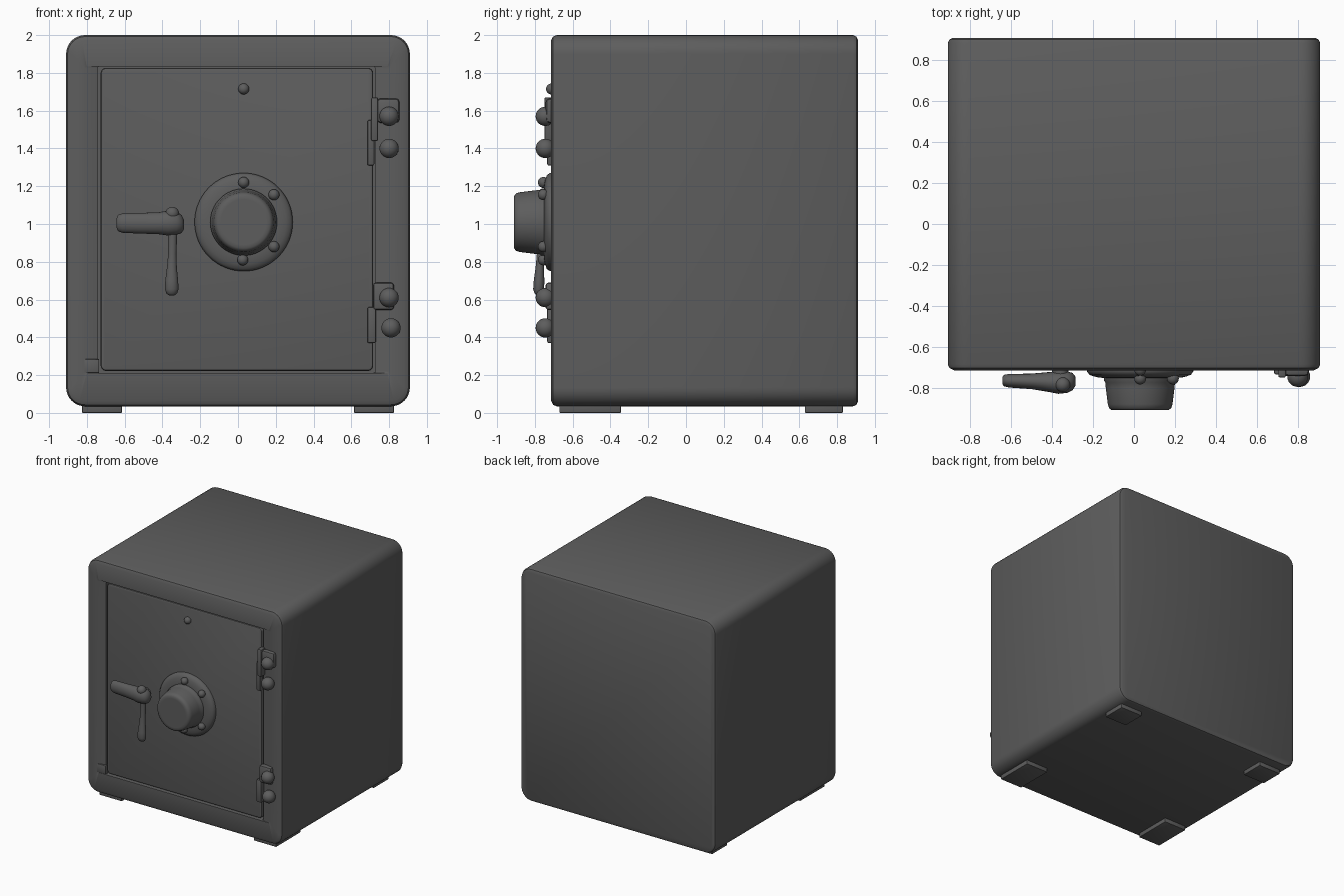
import bpy, bmesh, math
from mathutils import Vector

if "Cube" in bpy.data.objects:
    bpy.data.objects.remove(bpy.data.objects["Cube"])

grey = bpy.data.materials.new("dark grey metal")
grey.diffuse_color = (0.11, 0.11, 0.11, 1)
grey.use_nodes = True
grey.node_tree.nodes["Principled BSDF"].inputs["Base Color"].default_value = grey.diffuse_color


def finish(name, bm, angle=35):
    bmesh.ops.recalc_face_normals(bm, faces=bm.faces)
    mesh = bpy.data.meshes.new(name)
    bm.to_mesh(mesh)
    bm.free()
    mesh.materials.append(grey)
    ob = bpy.data.objects.new(name, mesh)
    bpy.context.collection.objects.link(ob)
    bpy.ops.object.select_all(action='DESELECT')
    ob.select_set(True)
    bpy.context.view_layer.objects.active = ob
    bpy.ops.object.shade_smooth_by_angle(angle=math.radians(angle))
    return ob


def loft(name, rings, angle=35):
    """Skin a list of equally long point rings and cap both ends."""
    bm = bmesh.new()
    loops = [[bm.verts.new(p) for p in r] for r in rings]
    n = len(loops[0])
    for a, b in zip(loops, loops[1:]):
        for i in range(n):
            j = (i + 1) % n
            bm.faces.new((a[i], a[j], b[j], b[i]))
    bm.faces.new(loops[0])
    bm.faces.new(loops[-1])
    return finish(name, bm, angle)


def rounded(x0, x1, z0, z1, r, y, steps=8):
    """Rounded rectangle in the xz plane at depth y."""
    pts = []
    corners = ((x1 - r, z1 - r), (x0 + r, z1 - r), (x0 + r, z0 + r), (x1 - r, z0 + r))
    for k, (cx, cz) in enumerate(corners):
        for s in range(steps + 1):
            a = math.pi / 2 * (k + s / steps)
            pts.append((cx + r * math.cos(a), y, cz + r * math.sin(a)))
    return pts


def box(name, x0, x1, y0, y1, z0, z1, bevel=0.008):
    bm = bmesh.new()
    bmesh.ops.create_cube(bm, size=1)
    for v in bm.verts:
        v.co = Vector(((x0 + x1) / 2 + v.co.x * (x1 - x0),
                       (y0 + y1) / 2 + v.co.y * (y1 - y0),
                       (z0 + z1) / 2 + v.co.z * (z1 - z0)))
    bmesh.ops.bevel(bm, geom=bm.edges[:], offset=bevel, segments=2,
                    profile=0.5, affect='EDGES')
    return finish(name, bm)


def ball(name, x, y, z, r):
    bm = bmesh.new()
    bmesh.ops.create_uvsphere(bm, u_segments=24, v_segments=14, radius=r)
    bmesh.ops.translate(bm, verts=bm.verts, vec=(x, y, z))
    return finish(name, bm, 60)


def turned(name, profile, sides=64):
    """Dial part: (radius, y) profile around the dial axis."""
    return loft(name, [[(0.03 + r * math.cos(2 * math.pi * i / sides), y,
                         1.01 + r * math.sin(2 * math.pi * i / sides))
                        for i in range(sides)] for r, y in profile], 40)


def arm(name, stations, axis, sides=20):
    """Limb along x or z: (position, other coordinate, y, radius in plane, radius in y)."""
    rings = []
    for p, q, y, rp, ry in stations:
        ring = []
        for i in range(sides):
            a = 2 * math.pi * i / sides
            side, dy = q + rp * math.cos(a), y + ry * math.sin(a)
            ring.append((p, dy, side) if axis == 'x' else (side, dy, p))
        rings.append(ring)
    return loft(name, rings, 60)


# Cabinet with rounded edges, sloped door frame and shallow recess
def shell(inset, y):
    return rounded(-0.91 + inset, 0.91 - inset, 0.035 + inset, 2 - inset, 0.1 - inset, y)

loft("safe_cabinet", [
    shell(0.025, 0.91), shell(0.008, 0.902), shell(0, 0.885),
    shell(0, -0.685), shell(0.008, -0.704), shell(0.03, -0.715),
    rounded(-0.81, 0.80, 0.212, 1.835, 0.012, -0.715),
    rounded(-0.742, 0.725, 0.212, 1.835, 0.01, -0.697),
    rounded(-0.742, 0.725, 0.212, 1.835, 0.01, -0.65)])

# Door
loft("door", [
    rounded(-0.727, 0.716, 0.222, 1.827, 0.03, -0.64),
    rounded(-0.727, 0.716, 0.222, 1.827, 0.03, -0.698),
    rounded(-0.723, 0.712, 0.226, 1.823, 0.026, -0.704),
    rounded(-0.715, 0.704, 0.234, 1.815, 0.02, -0.707)])
box("frame_corner_block", -0.815, -0.735, -0.716, -0.68, 0.212, 0.285, 0.004)

# Feet
for sx in (-1, 1):
    xa, xb = sorted((sx * 0.615, sx * 0.825))
    box("front_foot", xa, xb, -0.67, -0.345, 0, 0.06, 0.004)
    box("back_foot", xa, xb, 0.63, 0.83, 0, 0.06, 0.004)

# Combination dial and its rivets
turned("dial_base", [(0.26, -0.69), (0.26, -0.72), (0.248, -0.737),
                     (0.225, -0.745), (0.205, -0.75), (0.18, -0.752)])
turned("dial_knob", [(0.177, -0.74), (0.177, -0.765), (0.17, -0.775), (0.168, -0.80),
                     (0.158, -0.88), (0.152, -0.9), (0.138, -0.91), (0.12, -0.91)])
for x, z in ((0.03, 1.22), (0.19, 1.155), (0.19, 0.88), (0.025, 0.81)):
    ball("dial_rivet", x, -0.755, z, 0.029)
ball("door_rivet", 0.03, -0.712, 1.715, 0.029)

# Lever handle
arm("handle_lever", [
    (-0.643, 1.005, -0.765, 0.025, 0.018), (-0.635, 1.005, -0.765, 0.043, 0.028),
    (-0.61, 1.005, -0.766, 0.052, 0.033), (-0.50, 1.004, -0.769, 0.055, 0.038),
    (-0.42, 1.004, -0.772, 0.058, 0.048), (-0.37, 1.005, -0.775, 0.066, 0.055),
    (-0.325, 1.005, -0.773, 0.062, 0.052), (-0.30, 1.0, -0.77, 0.048, 0.042),
    (-0.286, 0.997, -0.768, 0.025, 0.022)], 'x')
arm("handle_grip", [
    (1.00, -0.347, -0.765, 0.03, 0.025), (0.93, -0.347, -0.768, 0.024, 0.022),
    (0.84, -0.348, -0.77, 0.022, 0.02), (0.77, -0.35, -0.774, 0.026, 0.022),
    (0.70, -0.351, -0.778, 0.034, 0.028), (0.655, -0.351, -0.78, 0.036, 0.029),
    (0.632, -0.351, -0.78, 0.028, 0.022), (0.622, -0.351, -0.78, 0.014, 0.011)], 'z')
ball("handle_hub_pin", -0.348, -0.785, 1.055, 0.036)
bm = bmesh.new()
bmesh.ops.create_cone(bm, cap_ends=True, segments=24, radius1=0.04, radius2=0.04, depth=0.09)
for v in bm.verts:
    v.co = Vector((-0.36 + v.co.x, -0.735 + v.co.z, 1.005 + v.co.y))
finish("handle_shaft", bm)

# Hinges: leaf plates, knuckle plates and ball caps
box("upper_hinge_leaf", 0.705, 0.742, -0.75, -0.69, 1.44, 1.67)
box("upper_hinge_lower_leaf", 0.685, 0.722, -0.735, -0.69, 1.31, 1.55)
box("upper_hinge_plate", 0.735, 0.855, -0.743, -0.69, 1.535, 1.665, 0.02)
box("lower_hinge_plate", 0.715, 0.825, -0.743, -0.69, 0.545, 0.69, 0.015)
box("lower_hinge_leaf", 0.685, 0.73, -0.735, -0.69, 0.37, 0.56)
for x, z in ((0.80, 1.57), (0.80, 1.40), (0.80, 0.61), (0.81, 0.45)):
    ball("hinge_ball", x, -0.745, z, 0.051)
